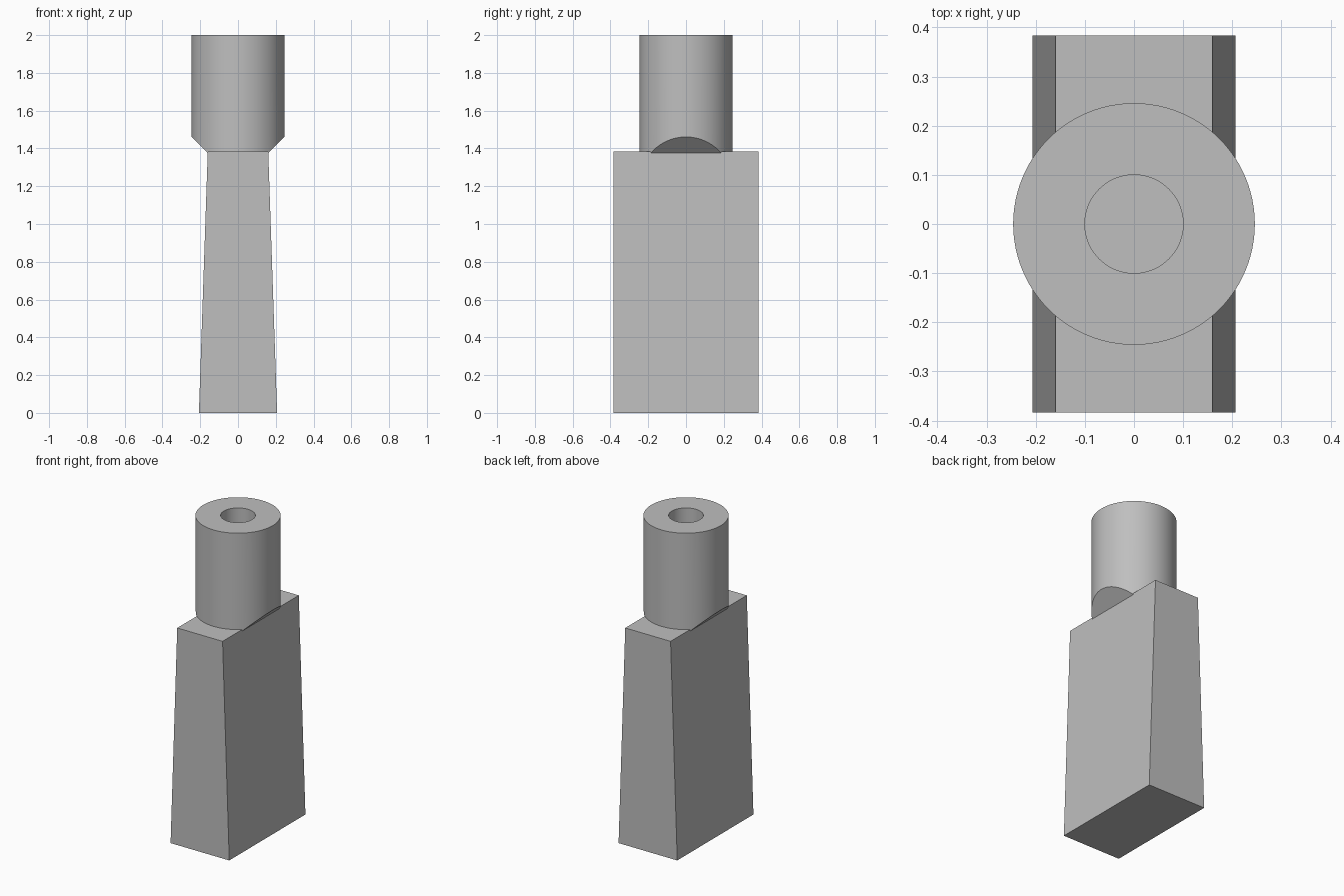
import bpy
import bmesh
import math
from mathutils import Vector

if "Cube" in bpy.data.objects:
    bpy.data.objects.remove(bpy.data.objects["Cube"], do_unlink=True)

# Single plain grey material
GREY = (0.52, 0.52, 0.52, 1)
grey = bpy.data.materials.new("plain grey")
grey.use_nodes = True
grey.diffuse_color = GREY
grey.node_tree.nodes["Principled BSDF"].inputs["Base Color"].default_value = GREY

BASE_TOP = 1.385
TOP_HALF_WIDTH = 0.16
SIDES = 96


def finish(bm, name):
    bmesh.ops.recalc_face_normals(bm, faces=bm.faces)
    mesh = bpy.data.meshes.new(name)
    bm.to_mesh(mesh)
    bm.free()
    mesh.materials.append(grey)
    obj = bpy.data.objects.new(name, mesh)
    bpy.context.collection.objects.link(obj)
    return obj


# Tapered block: narrows in x only towards the top
bm = bmesh.new()
bmesh.ops.create_cube(bm, size=1)
for v in bm.verts:
    top = v.co.z > 0
    half = TOP_HALF_WIDTH if top else 0.207
    v.co = (math.copysign(half, v.co.x), math.copysign(0.384, v.co.y), BASE_TOP if top else 0)
finish(bm, "tapered_base")

# Round socket, slightly sunk into the block
radius, bore, low, high = 0.246, 0.1, 1.375, 2.0
bm = bmesh.new()
bmesh.ops.create_cone(bm, cap_ends=True, segments=SIDES, radius1=radius, radius2=radius, depth=high - low)
bmesh.ops.translate(bm, verts=bm.verts, vec=(0, 0, (high + low) / 2))

# Blind bore down to the level of the block
bm.normal_update()
cap = max(bm.faces, key=lambda f: f.calc_center_median().z)
bmesh.ops.inset_individual(bm, faces=[cap], thickness=(radius - bore) * math.cos(math.pi / SIDES))
bmesh.ops.inset_individual(bm, faces=[cap], thickness=0, depth=BASE_TOP - high)

# Sloping undercuts where the socket overhangs the block
for side in (-1, 1):
    cut = bmesh.ops.bisect_plane(
        bm, geom=bm.verts[:] + bm.edges[:] + bm.faces[:], dist=1e-5,
        plane_co=Vector((side * TOP_HALF_WIDTH, 0, low)),
        plane_no=Vector((side, 0, -1)), clear_outer=True)
    rim = [e for e in bm.edges if e.is_boundary]
    bmesh.ops.holes_fill(bm, edges=rim, sides=0)
socket = finish(bm, "round_socket")

bpy.ops.object.select_all(action="DESELECT")
socket.select_set(True)
bpy.context.view_layer.objects.active = socket
bpy.ops.object.shade_smooth_by_angle(angle=math.radians(30))
